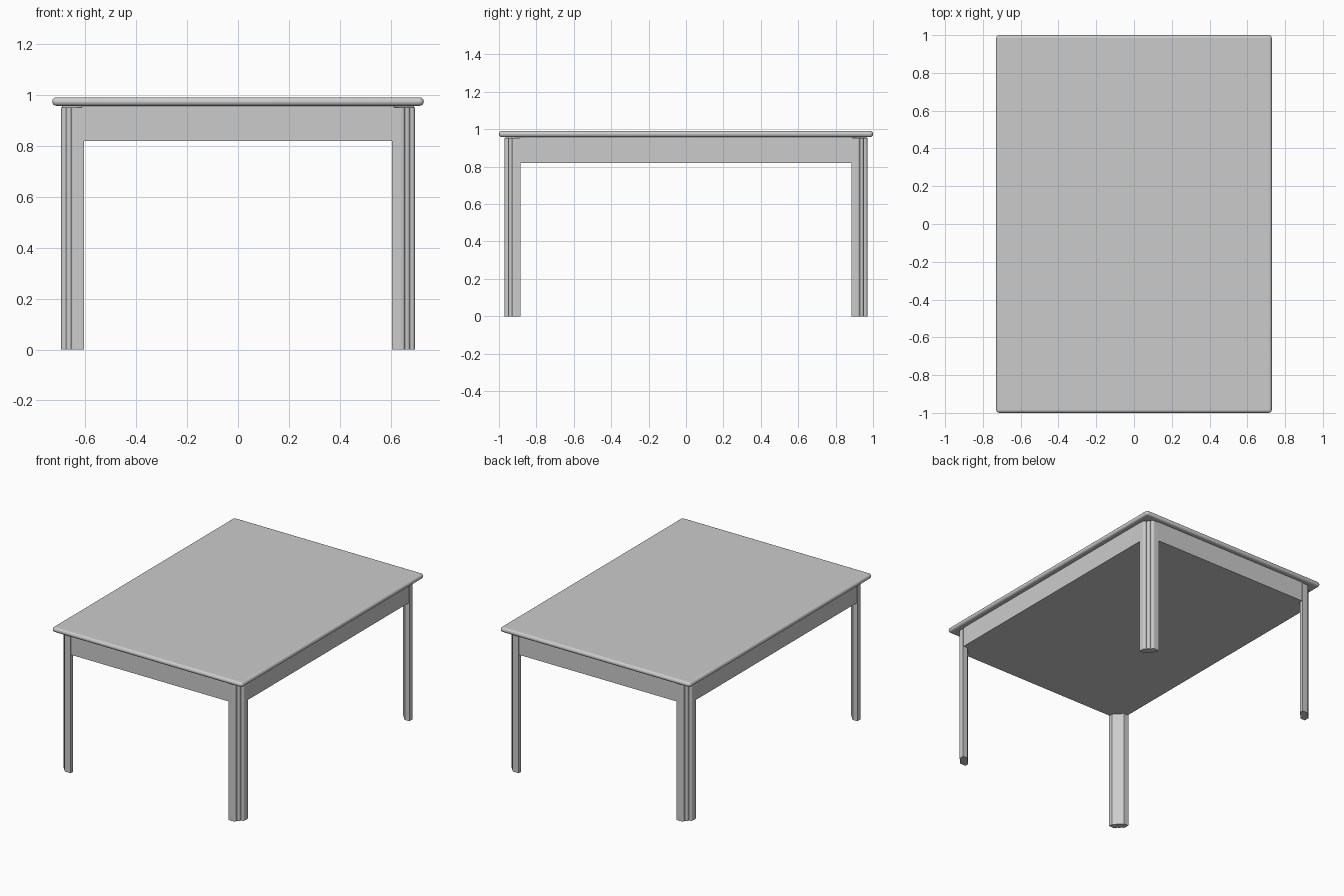
import bpy, bmesh, math
from mathutils import Vector

if "Cube" in bpy.data.objects:
    bpy.data.objects.remove(bpy.data.objects["Cube"])

grey = bpy.data.materials.new("plain grey")
grey.diffuse_color = (0.6, 0.6, 0.6, 1)
grey.use_nodes = True
grey.node_tree.nodes["Principled BSDF"].inputs["Base Color"].default_value = grey.diffuse_color


def prism(name, outline, z0, z1):
    """Extrude a flat outline from z0 up to z1."""
    bm = bmesh.new()
    base = bm.faces.new([bm.verts.new((x, y, z0)) for x, y in outline])
    up = bmesh.ops.extrude_face_region(bm, geom=[base])
    verts = [g for g in up["geom"] if isinstance(g, bmesh.types.BMVert)]
    bmesh.ops.translate(bm, verts=verts, vec=(0, 0, z1 - z0))
    bmesh.ops.recalc_face_normals(bm, faces=bm.faces)
    mesh = bpy.data.meshes.new(name)
    bm.to_mesh(mesh)
    bm.free()
    mesh.materials.append(grey)
    obj = bpy.data.objects.new(name, mesh)
    bpy.context.collection.objects.link(obj)
    return obj


def smooth(obj, angle):
    bpy.ops.object.select_all(action='DESELECT')
    obj.select_set(True)
    bpy.context.view_layer.objects.active = obj
    bpy.ops.object.shade_smooth_by_angle(angle=math.radians(angle))


# Tabletop: thin slab with rounded corners and a half-round edge
R = 0.015
corners = [(0.73, 1.0, 0), (-0.73, 1.0, 90), (-0.73, -1.0, 180), (0.73, -1.0, 270)]
outline = []
for x, y, start in corners:
    cx, cy = x - math.copysign(R + 0.003, x), y - math.copysign(R + 0.003, y)
    for i in range(5):
        a = math.radians(start + i * 22.5)
        outline.append((cx + (R + 0.003) * math.cos(a), cy + (R + 0.003) * math.sin(a)))
top = prism("tabletop", outline, 0.958, 0.991)
bevel = top.modifiers.new("half round edge", 'BEVEL')
bevel.width = 0.0155
bevel.segments = 5
bevel.limit_method = 'ANGLE'
bevel.angle_limit = math.radians(50)
smooth(top, 40)

# Apron: closed frame under the top, corners cut where the legs stand
ax, ay, cut = 0.691, 0.966, 0.078
quarter = [(ax, ay - cut), (ax - cut, ay)]
apron = []
for sx, sy in ((1, 1), (-1, 1), (-1, -1), (1, -1)):
    pts = [(sx * x, sy * y) for x, y in quarter]
    apron += pts if sx * sy > 0 else pts[::-1]
prism("apron", apron, 0.82, 0.959)

# Legs: diagonal posts with three rounded reeds on the outer corner
p0, p1 = Vector((0.695, 0.91)), Vector((0.637, 0.97))
step = (p1 - p0) / 3
out = Vector((-step.y, step.x)).normalized()
if out.x < 0:
    out = -out
leg = [(0.66, 0.885), (0.695, 0.885)]
for reed in range(3):
    for i in range(6):
        t = i / 6
        p = p0 + step * (reed + t) + out * 0.009 * math.sin(math.pi * t)
        leg.append((min(p.x, 0.696), min(p.y, 0.97)))
leg += [(p1.x, p1.y), (0.605, 0.97), (0.605, 0.943)]
for sy, side in ((-1, "front"), (1, "back")):
    for sx, hand in ((-1, "left"), (1, "right")):
        post = prism(f"{side}_{hand}_leg", [(sx * x, sy * y) for x, y in leg], 0, 0.952)
        smooth(post, 30)
